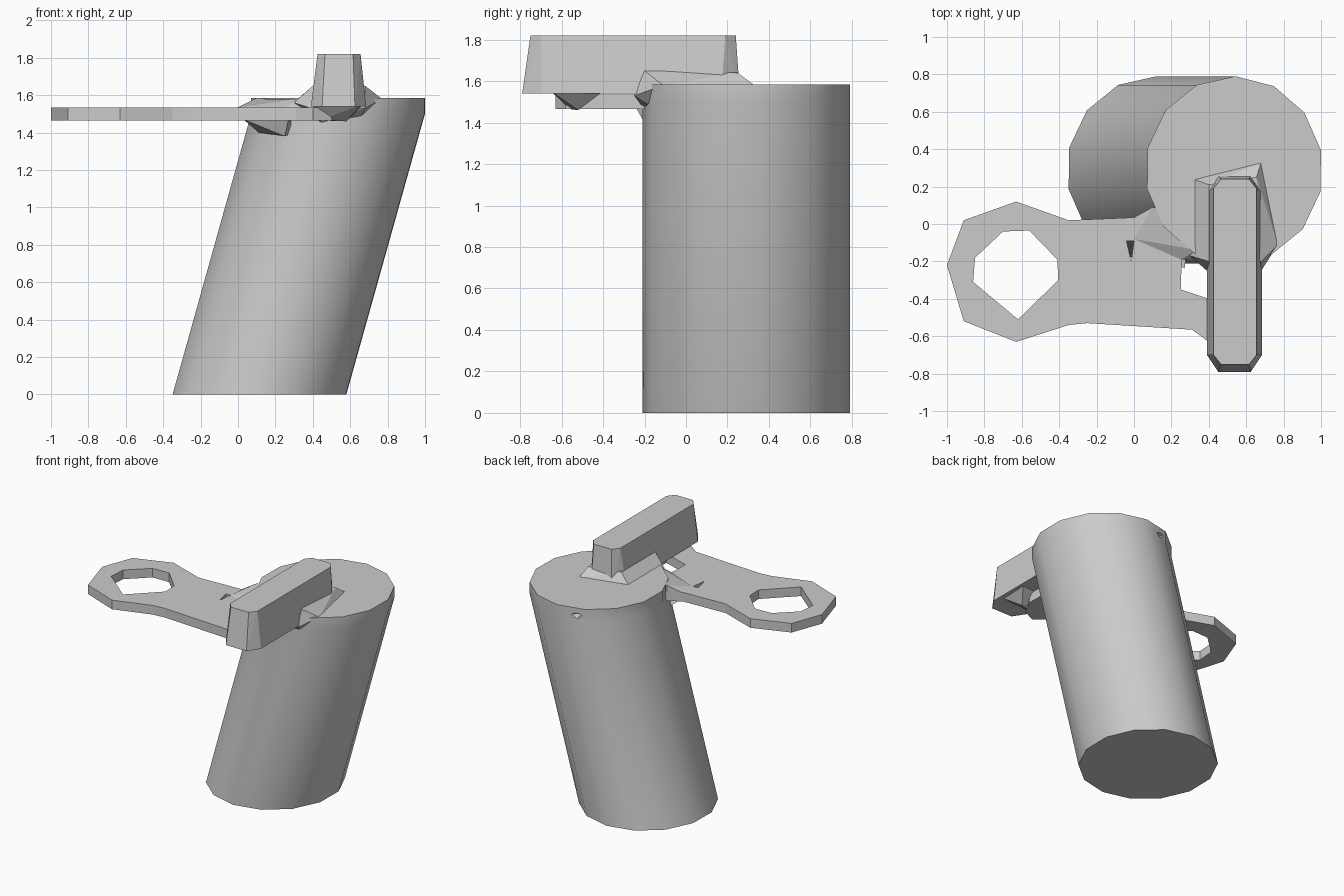
import bpy, bmesh
from math import cos, sin, radians, tau

cube = bpy.data.objects.get("Cube")
if cube:
    bpy.data.objects.remove(cube, do_unlink=True)

# One plain grey for everything
grey = bpy.data.materials.new("plain_grey")
grey.use_nodes = True
colour = (0.6, 0.6, 0.6, 1)
grey.diffuse_color = colour
for node in grey.node_tree.nodes:
    if node.type == 'BSDF_PRINCIPLED':
        node.inputs["Base Color"].default_value = colour


def make_object(name, bm):
    bmesh.ops.recalc_face_normals(bm, faces=bm.faces)
    mesh = bpy.data.meshes.new(name)
    bm.to_mesh(mesh)
    bm.free()
    obj = bpy.data.objects.new(name, mesh)
    bpy.context.collection.objects.link(obj)
    mesh.materials.append(grey)
    return obj


def activate(obj):
    bpy.ops.object.select_all(action='DESELECT')
    obj.select_set(True)
    bpy.context.view_layer.objects.active = obj


def hull(name, points):
    """Faceted convex block around a few corner points."""
    bm = bmesh.new()
    for p in points:
        bm.verts.new(p)
    res = bmesh.ops.convex_hull(bm, input=bm.verts)
    loose = [v for v in bm.verts if not v.link_faces]
    bmesh.ops.delete(bm, geom=loose, context='VERTS')
    bmesh.ops.dissolve_limit(bm, angle_limit=radians(1), verts=bm.verts, edges=bm.edges)
    return make_object(name, bm)


def chamfered(x0, x1, y0, y1, c, d, z):
    """Rectangle with cut corners at height z."""
    return [(x0 + c, y0, z), (x1 - c, y0, z), (x1, y0 + d, z), (x1, y1 - d, z),
            (x1 - c, y1, z), (x0 + c, y1, z), (x0, y1 - d, z), (x0, y0 + d, z)]


# Leaning barrel with a short upright rim
SIDES = 14
bm = bmesh.new()
rings = []
for cx, z in ((0.115, 0), (0.535, 1.5), (0.535, 1.585)):
    ring = []
    for i in range(SIDES):
        a = radians(12) + tau * i / SIDES
        ring.append(bm.verts.new((cx + 0.475 * cos(a), 0.29 + 0.5 * sin(a), z)))
    rings.append(ring)
for low, high in zip(rings, rings[1:]):
    for i in range(SIDES):
        j = (i + 1) % SIDES
        bm.faces.new((low[i], low[j], high[j], high[i]))
bm.faces.new(rings[0])
bm.faces.new(rings[-1])
barrel = make_object("barrel", bm)

# Small chipped dent in the back of the rim
dent = hull("dent_cutter", [(0.29, 0.86, 1.54), (0.40, 0.86, 1.45), (0.50, 0.86, 1.53),
                            (0.44, 0.86, 1.57), (0.33, 0.86, 1.57), (0.39, 0.70, 1.53)])
dent.hide_render = True
cut = barrel.modifiers.new("dent", 'BOOLEAN')
cut.operation = 'DIFFERENCE'
cut.object = dent
activate(barrel)
bpy.ops.object.modifier_apply(modifier=cut.name)
bpy.data.objects.remove(dent, do_unlink=True)
activate(barrel)
bpy.ops.object.shade_smooth_by_angle(angle=radians(32))

# Flat side arm with a ring end, a second opening and a thin slit
outline = [(-1, -0.22), (-0.91, 0.02), (-0.63, 0.12), (-0.35, 0.02), (0, 0.035),
           (0.1, 0.09), (0.3, 0.1), (0.56, -0.1), (0.56, -0.46), (0.5, -0.58),
           (0.4, -0.63), (0.31, -0.565), (-0.25, -0.53), (-0.35, -0.54),
           (-0.63, -0.63), (-0.91, -0.52)]
ring_hole = [(-0.86, -0.31), (-0.85, -0.18), (-0.7, -0.04), (-0.56, -0.035),
             (-0.41, -0.19), (-0.405, -0.3), (-0.62, -0.51)]
inner_hole = [(0.25, -0.35), (0.255, -0.19), (0.46, -0.2), (0.46, -0.42)]
slit = [(-0.04, -0.09), (0, -0.09), (-0.015, -0.2)]
curve = bpy.data.curves.new("side_arm", 'CURVE')
curve.dimensions = '2D'
curve.fill_mode = 'BOTH'
curve.extrude = 0.035
for loop in (outline, ring_hole, inner_hole, slit):
    spline = curve.splines.new('POLY')
    spline.points.add(len(loop) - 1)
    for point, (x, y) in zip(spline.points, loop):
        point.co = (x, y, 0, 1)
    spline.use_cyclic_u = True
    spline.use_smooth = False
curve.materials.append(grey)
arm = bpy.data.objects.new("side_arm", curve)
arm.location.z = 1.5
bpy.context.collection.objects.link(arm)
activate(arm)
bpy.ops.object.convert(target='MESH')
bpy.ops.object.shade_flat()

# Ramp and gusset where the arm meets the barrel
hull("arm_ramp", [(0, 0.035, 1.53), (0.1, 0.09, 1.53), (0.1, 0.09, 1.585),
                  (0.34, -0.14, 1.585), (0.0, -0.08, 1.535), (0.25, -0.19, 1.535),
                  (0.36, -0.19, 1.53), (0.36, 0, 1.585)])
hull("arm_gusset", [(0.03, -0.02, 1.47), (0.27, -0.24, 1.47), (0.11, 0.02, 1.40),
                    (0.25, -0.19, 1.38), (0.3, 0, 1.40), (0.3, 0, 1.47)])

# Handle bar: tapered block with cut corners
hull("handle", chamfered(0.39, 0.685, -0.79, 0.26, 0.06, 0.09, 1.54)
     + chamfered(0.425, 0.655, -0.75, 0.24, 0.04, 0.05, 1.82))

# Flared foot of the handle on the barrel
hull("handle_foot", [(0.40, 0.21, 1.65), (0.655, 0.25, 1.64), (0.68, -0.2, 1.65),
                     (0.40, -0.2, 1.65), (0.32, 0.24, 1.58), (0.68, 0.33, 1.58),
                     (0.77, -0.11, 1.58), (0.30, -0.17, 1.56), (0.39, -0.25, 1.53),
                     (0.68, -0.25, 1.53), (0.45, -0.19, 1.45), (0.66, -0.19, 1.49)])

# Wedge joining the handle underside to the arm
hull("handle_wedge", [(0.40, -0.63, 1.55), (0.66, -0.65, 1.55), (0.67, -0.40, 1.55),
                      (0.40, -0.42, 1.55), (0.58, -0.52, 1.46), (0.44, -0.56, 1.465)])
